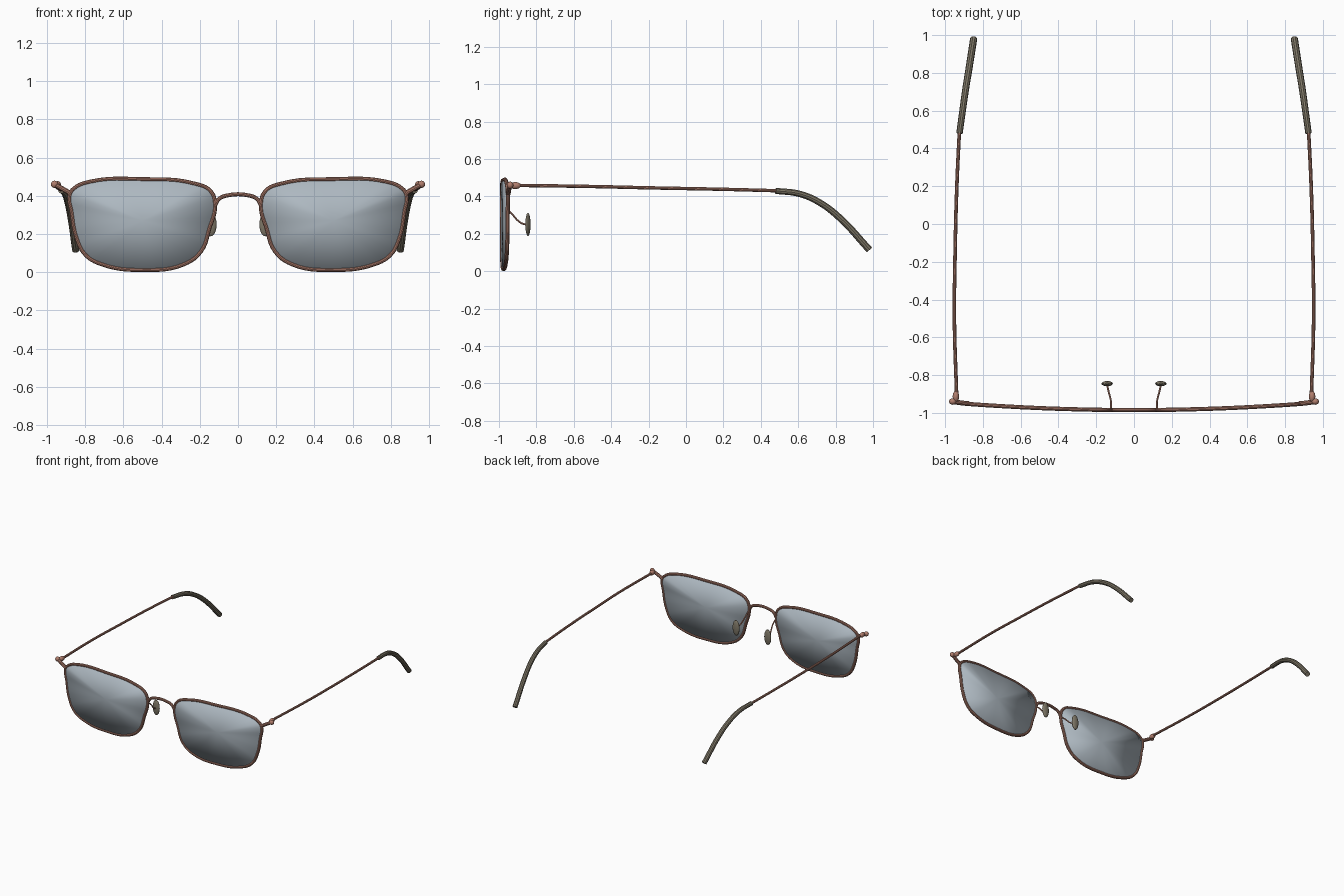
import bpy
import bmesh
from mathutils import Vector

cube = bpy.data.objects.get("Cube")
if cube:
    bpy.data.objects.remove(cube, do_unlink=True)


def material(name, rgb, metallic=0.0):
    m = bpy.data.materials.new(name)
    m.use_nodes = True
    m.diffuse_color = (*rgb, 1)
    m.node_tree.nodes["Principled BSDF"].inputs["Base Color"].default_value = (*rgb, 1)
    return m


COPPER = material("copper metal", (0.44, 0.21, 0.155))
TIP = material("taupe plastic", (0.21, 0.185, 0.135))
GLASS = material("smoky glass", (0.42, 0.48, 0.53))


def finish(name, bm, mat, sharp=True):
    """Turn a bmesh into a smooth shaded object."""
    bmesh.ops.recalc_face_normals(bm, faces=bm.faces)
    mesh = bpy.data.meshes.new(name)
    bm.to_mesh(mesh)
    bm.free()
    mesh.materials.append(mat)
    obj = bpy.data.objects.new(name, mesh)
    bpy.context.collection.objects.link(obj)
    bpy.ops.object.select_all(action="DESELECT")
    bpy.context.view_layer.objects.active = obj
    obj.select_set(True)
    if sharp:
        bpy.ops.object.shade_smooth_by_angle()
    else:
        bpy.ops.object.shade_smooth()
    return obj


def curve_bmesh(points, radius, cyclic=False, steps=6, end_scale=1.0):
    """Smooth curve through the points, as a round tube (or a bare line)."""
    data = bpy.data.curves.new("path", "CURVE")
    data.dimensions = "3D"
    data.resolution_u = steps
    data.bevel_depth = radius
    data.bevel_resolution = 3
    data.use_fill_caps = True
    spline = data.splines.new("BEZIER")
    spline.bezier_points.add(len(points) - 1)
    spline.use_cyclic_u = cyclic
    for i, (bp, co) in enumerate(zip(spline.bezier_points, points)):
        bp.co = co
        bp.handle_left_type = bp.handle_right_type = "AUTO"
        bp.radius = 1 + (end_scale - 1) * i / (len(points) - 1)
    temp = bpy.data.objects.new("path", data)
    bpy.context.collection.objects.link(temp)
    bpy.context.view_layer.update()
    mesh = bpy.data.meshes.new_from_object(
        temp.evaluated_get(bpy.context.evaluated_depsgraph_get()))
    bm = bmesh.new()
    bm.from_mesh(mesh)
    bpy.data.objects.remove(temp, do_unlink=True)
    bpy.data.meshes.remove(mesh)
    bpy.data.curves.remove(data)
    return bm


def tube(name, points, radius, mat, **options):
    bm = curve_bmesh(points, radius, **options)
    bmesh.ops.remove_doubles(bm, verts=bm.verts, dist=0.00001)
    return finish(name, bm, mat)


def ellipsoid(name, centre, radii, mat):
    bm = bmesh.new()
    bmesh.ops.create_uvsphere(bm, u_segments=20, v_segments=12, radius=1)
    bmesh.ops.scale(bm, vec=radii, verts=bm.verts)
    bmesh.ops.translate(bm, vec=centre, verts=bm.verts)
    return finish(name, bm, mat)


def front_y(x):
    """Gentle wrap of the front of the frame."""
    return -0.985 + 0.042 * x * x


def lens(name, outline, middle):
    """Thin pane: a fan in front, a fan behind and a band round the edge."""
    path = curve_bmesh(outline, 0, cyclic=True, steps=4)
    path.verts.ensure_lookup_table()
    ring = [v.co.copy() for v in path.verts]
    path.free()
    bm = bmesh.new()
    loops = []
    for dy in (-0.006, 0.006):
        off = Vector((0, dy, 0))
        loop = [bm.verts.new(co + off) for co in ring]
        hub = bm.verts.new(Vector(middle) + off)
        for a, b in zip(loop, loop[1:] + loop[:1]):
            bm.faces.new((a, b, hub))
        loops.append(loop)
    front, back = loops
    for i in range(len(ring)):
        j = (i + 1) % len(ring)
        bm.faces.new((front[i], front[j], back[j], back[i]))
    return finish(name, bm, GLASS, sharp=False)


# Rim outline as (x, z), on the left side
RIM = [(.88, .405), (.87, .315), (.844, .18), (.798, .092), (.716, .043),
       (.497, .012), (.28, .043), (.192, .112), (.151, .225), (.12, .353),
       (.144, .425), (.228, .464), (.497, .487), (.773, .474), (.856, .44)]

for side, s in (("left", 1), ("right", -1)):
    def flip(points):
        return [(s * x, y, z) for x, y, z in points]

    # Rim and lens
    outline = flip([(x, front_y(x), z) for x, z in RIM])
    tube(f"{side}_rim", outline, 0.011, COPPER, cyclic=True)
    lens(f"{side}_lens", outline, (s * 0.5, front_y(0.5), 0.27))

    # End piece and hinge
    tube(f"{side}_end_piece",
         flip([(.875, -.951, .412), (.915, -.947, .435), (.96, -.94, .46)]),
         0.013, COPPER)
    ellipsoid(f"{side}_hinge_ball", (s * .96, -.94, .46), (.019, .017, .019), COPPER)
    ellipsoid(f"{side}_hinge_barrel", (s * .943, -.913, .458), (.017, .03, .019), COPPER)

    # Temple arm and its ear tip
    tube(f"{side}_temple",
         flip([(.939, -.91, .459), (.951, -.5, .453), (.948, -.2, .446),
               (.938, .2, .438), (.924, .5, .43)]), 0.0095, COPPER)
    tube(f"{side}_ear_tip",
         flip([(.924, .48, .43), (.906, .61, .413), (.891, .715, .367),
               (.874, .82, .287), (.849, .98, .115)]),
         0.017, TIP, end_scale=1.12)

    # Nose pad on its wire
    tube(f"{side}_pad_wire",
         flip([(.122, -.98, .345), (.122, -.94, .315), (.135, -.885, .26),
               (.143, -.848, .247)]), 0.005, COPPER)
    ellipsoid(f"{side}_nose_pad", (s * .142, -.845, .25), (.03, .014, .062), TIP)

# Bridge between the rims
half = [(.118, .353), (.1, .383), (.055, .402)]
arch = [(-x, z) for x, z in half] + [(x, z) for x, z in reversed(half)]
tube("bridge", [(x, -.984, z) for x, z in arch], 0.011, COPPER)
